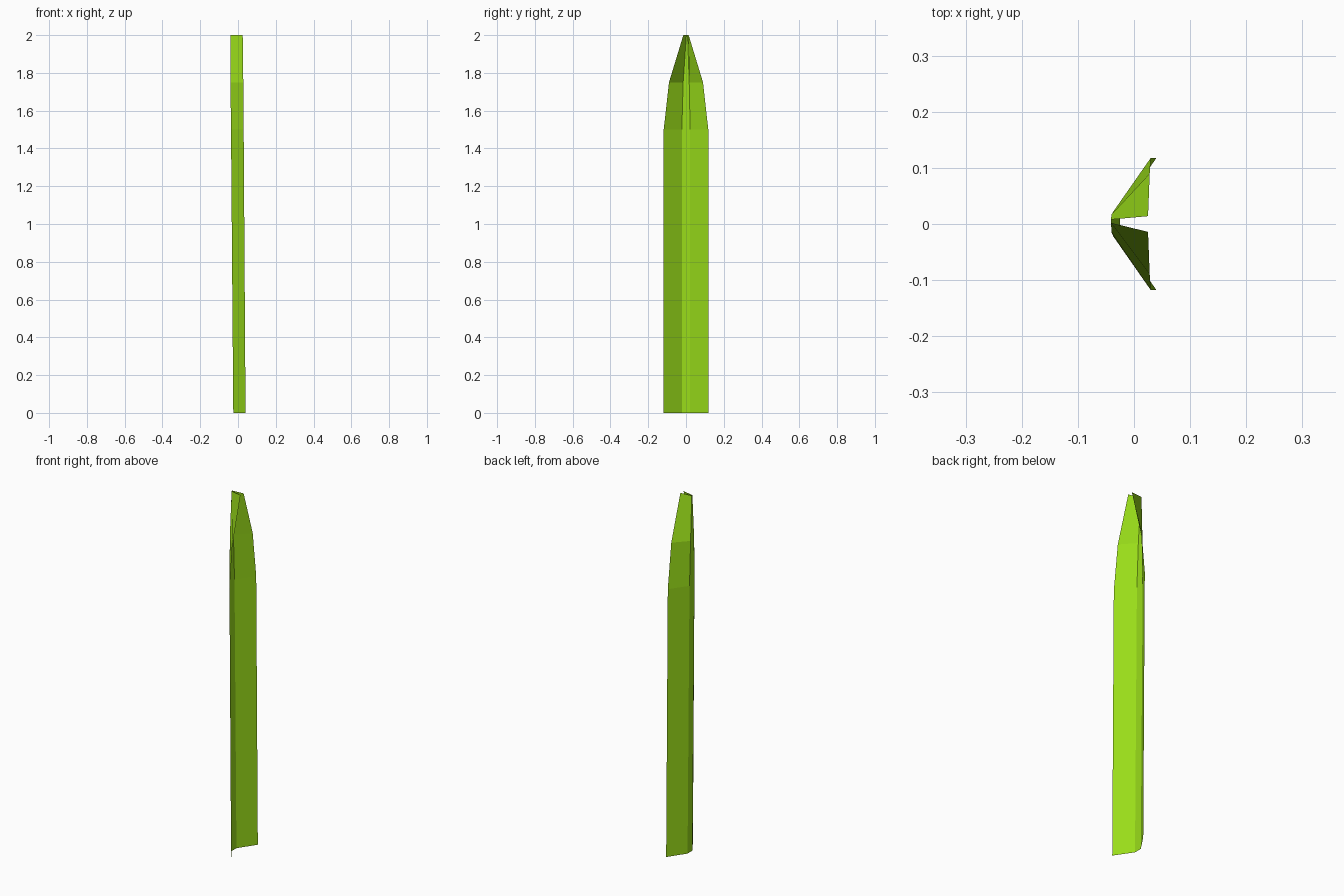
import bpy, bmesh

if "Cube" in bpy.data.objects:
    bpy.data.objects.remove(bpy.data.objects["Cube"])

# Cross-section per level: z, spine x, edge x, spine half width, edge half width, spine y shift
levels = [
    (0.00, -0.025, 0.040, 0.022, 0.118, 0.0),
    (1.50, -0.037, 0.030, 0.022, 0.118, 0.0),
    (1.75, -0.040, 0.028, 0.016, 0.090, 0.001),
    (2.00, -0.041, 0.025, 0.003, 0.014, 0.005),
]

# Folded leaf: open channel with a narrow flat spine and two flared wings
bm = bmesh.new()
rows = []
for z, sx, ex, sw, ew, shift in levels:
    section = [(ex, -ew), (sx, shift - sw), (sx, shift + sw), (ex, ew)]
    rows.append([bm.verts.new((x, y, z)) for x, y in section])
for low, high in zip(rows, rows[1:]):
    for i in range(3):
        bm.faces.new((low[i], low[i + 1], high[i + 1], high[i]))

mesh = bpy.data.meshes.new("grass_blade")
bm.to_mesh(mesh)
bm.free()
blade = bpy.data.objects.new("grass_blade", mesh)
bpy.context.collection.objects.link(blade)

# Leaf green
green = bpy.data.materials.new("leaf_green")
green.diffuse_color = (0.32, 0.72, 0.01, 1)
green.use_nodes = True
green.node_tree.nodes["Principled BSDF"].inputs["Base Color"].default_value = green.diffuse_color
mesh.materials.append(green)
